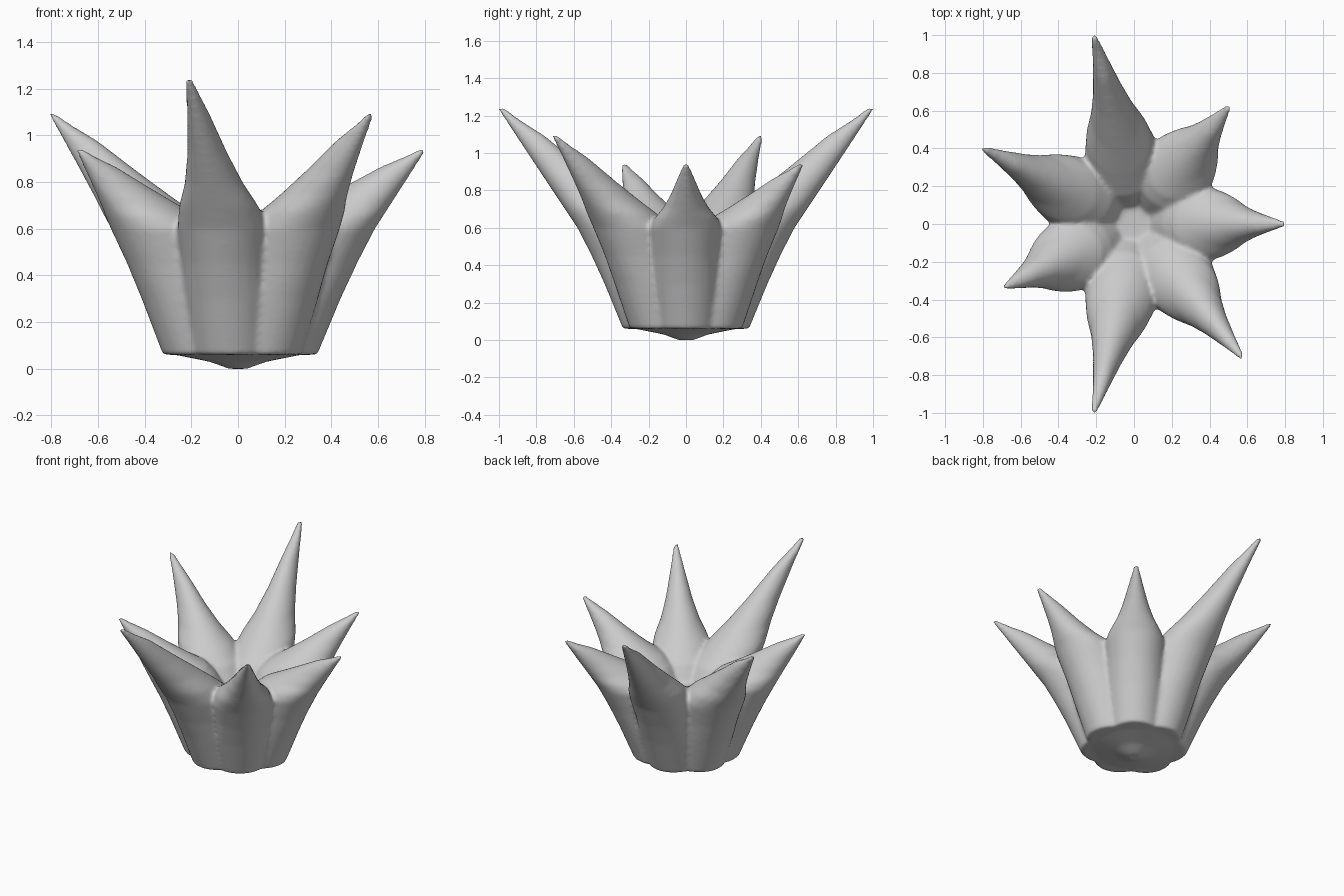
import bpy, bmesh, math
from mathutils import Vector

cube = bpy.data.objects.get("Cube")
if cube:
    bpy.data.objects.remove(cube, do_unlink=True)

SIDES = 28
# Petals, anticlockwise from +x: (root angle, tip angle, tip radius, tip height)
PETALS = [(0, 0, 0.81, 0.943), (51, 51, 0.81, 0.943), (100, 102, 1.032, 1.242),
          (153.5, 153.5, 0.905, 1.092), (206, 206, 0.775, 0.943),
          (260, 258, 1.032, 1.242), (309, 309, 0.918, 1.092)]
# Shared lower petal: (height, inner radius, outer radius, side half)
LOWER = [(0.06, 0.0, 0.34, 0.165), (0.3, 0.04, 0.44, 0.187),
         (0.45, 0.05, 0.51, 0.194), (0.6, 0.15, 0.587, 0.195)]
# Free spike: (fraction to tip, inner radius as share of tip radius, side half)
SPIKE = [(0.15, 0.26, 0.17), (0.3, 0.38, 0.125), (0.5, 0.54, 0.085),
         (0.77, 0.75, 0.046), (0.9, 0.88, 0.029), (1.0, 0.965, 0.017)]


def loft(bm, rings):
    """Skin a closed solid through equal rings of points."""
    loops = [[bm.verts.new(p) for p in ring] for ring in rings]
    for a, b in zip(loops, loops[1:]):
        for i in range(SIDES):
            j = (i + 1) % SIDES
            bm.faces.new((a[i], a[j], b[j], b[i]))
    bm.faces.new(loops[0][::-1])
    bm.faces.new(loops[-1])


def ellipse(z, inner, outer, half_side, angle=0.0):
    """Level cross-section between two radii, facing along an angle."""
    away = Vector((math.cos(angle), math.sin(angle), 0))
    side = Vector((-away.y, away.x, 0))
    steps = [2 * math.pi * i / SIDES for i in range(SIDES)]
    return [away * ((inner + outer) / 2 + (outer - inner) / 2 * math.cos(s))
            + side * (half_side * math.sin(s)) + Vector((0, 0, z)) for s in steps]


bm = bmesh.new()

# Seven leaning spikes
z0, _, r0, _ = LOWER[-1]
for root, tip, tip_r, tip_z in PETALS:
    rings = [ellipse(*section, math.radians(root)) for section in LOWER]
    for u, share, half_side in SPIKE:
        rings.append(ellipse(z0 + u * (tip_z - z0), share * tip_r,
                             r0 + u * (tip_r - r0), half_side,
                             math.radians(root + u * (tip - root))))
    loft(bm, rings)

# Core that fills the middle and bulges under the base
CORE = [(0.0, 0.04), (0.03, 0.12), (0.06, 0.27), (0.1, 0.29), (0.3, 0.3), (0.5, 0.2)]
loft(bm, [ellipse(z, -r, r, r) for z, r in CORE])

mesh = bpy.data.meshes.new("spiked_cup")
bm.to_mesh(mesh)
bm.free()
cup = bpy.data.objects.new("spiked_cup", mesh)
bpy.context.collection.objects.link(cup)

# Fuse into one soft skin
remesh = cup.modifiers.new("fuse", 'REMESH')
remesh.mode = 'VOXEL'
remesh.voxel_size = 0.013
remesh.use_smooth_shade = True
soften = cup.modifiers.new("soften", 'SMOOTH')
soften.factor = 0.5
soften.iterations = 8

grey = bpy.data.materials.new("light_grey")
grey.use_nodes = True
colour = (0.6, 0.6, 0.6, 1)
grey.diffuse_color = colour
grey.node_tree.nodes["Principled BSDF"].inputs["Base Color"].default_value = colour
mesh.materials.append(grey)
